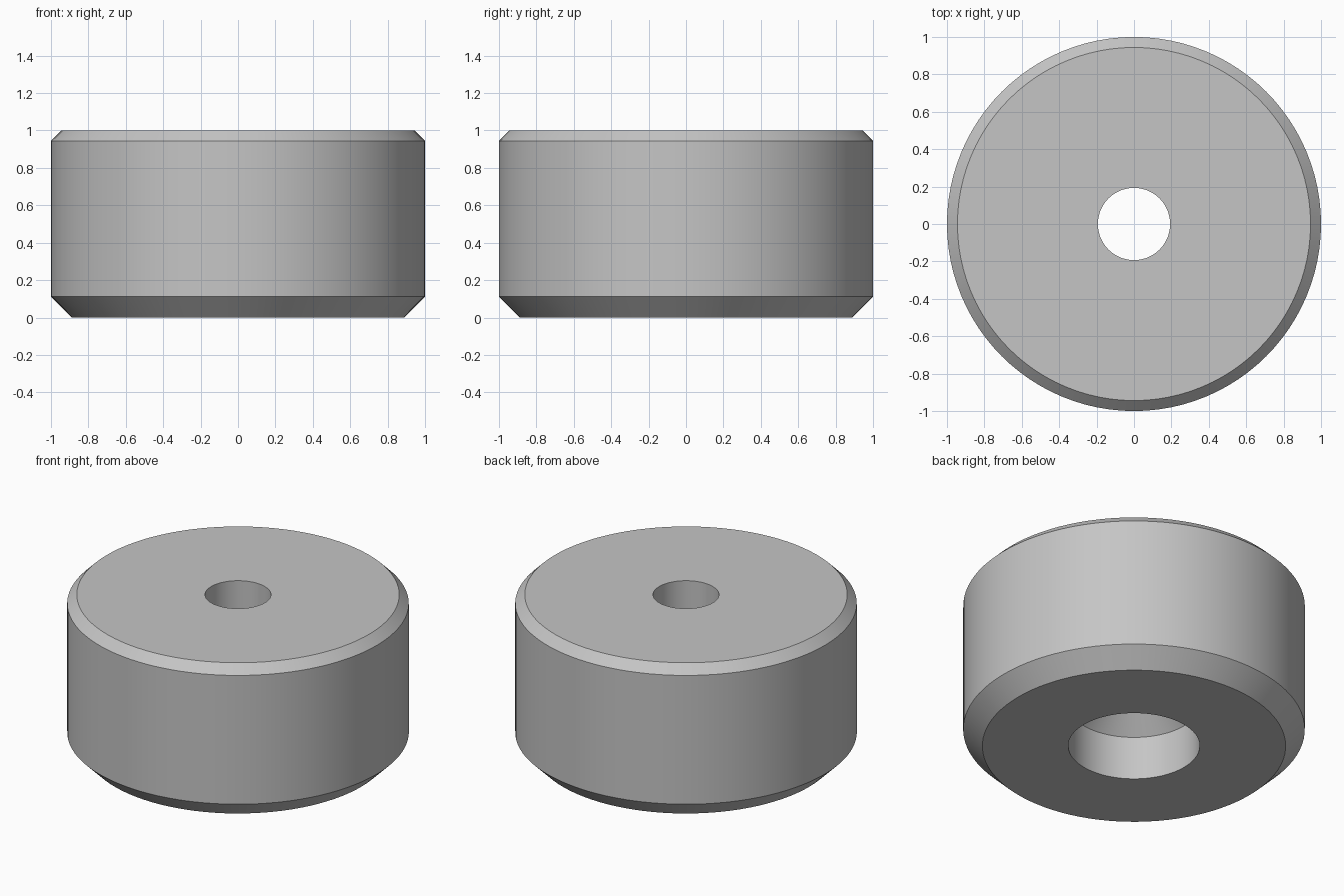
import bpy
import bmesh
from math import radians, tau
from mathutils import Vector

cube = bpy.data.objects.get("Cube")
if cube:
    bpy.data.objects.remove(cube, do_unlink=True)

SEGMENTS = 96
OUTER, BORE, COUNTERBORE = 1.0, 0.193, 0.385
HEIGHT, TOP_BEVEL, BOTTOM_BEVEL = 1.0, 0.056, 0.112
RECESS = 0.28

# Plain grey material
grey = bpy.data.materials.new("light grey")
grey.use_nodes = True
colour = (0.56, 0.56, 0.56, 1)
grey.diffuse_color = colour
grey.node_tree.nodes["Principled BSDF"].inputs["Base Color"].default_value = colour

# Closed cross-section (radius, height): bevelled outside, then the stepped bore
profile = [
    (COUNTERBORE, 0),
    (OUTER - BOTTOM_BEVEL, 0),
    (OUTER, BOTTOM_BEVEL),
    (OUTER, HEIGHT - TOP_BEVEL),
    (OUTER - TOP_BEVEL, HEIGHT),
    (BORE, HEIGHT),
    (BORE, RECESS + COUNTERBORE - BORE),  # conical shoulder
    (COUNTERBORE, RECESS),
]

# Revolve the cross-section around z
bm = bmesh.new()
verts = [bm.verts.new((r, 0, z)) for r, z in profile]
edges = [bm.edges.new((a, b)) for a, b in zip(verts, verts[1:] + verts[:1])]
bmesh.ops.spin(bm, geom=verts + edges, cent=Vector(), axis=(0, 0, 1),
               angle=tau, steps=SEGMENTS)
bmesh.ops.remove_doubles(bm, verts=bm.verts[:], dist=0.0001)
bmesh.ops.recalc_face_normals(bm, faces=bm.faces[:])
mesh = bpy.data.meshes.new("bushing")
bm.to_mesh(mesh)
bm.free()
mesh.materials.append(grey)

bushing = bpy.data.objects.new("bushing", mesh)
bpy.context.collection.objects.link(bushing)
bpy.ops.object.select_all(action='DESELECT')
bushing.select_set(True)
bpy.context.view_layer.objects.active = bushing
bpy.ops.object.shade_smooth_by_angle(angle=radians(30))
